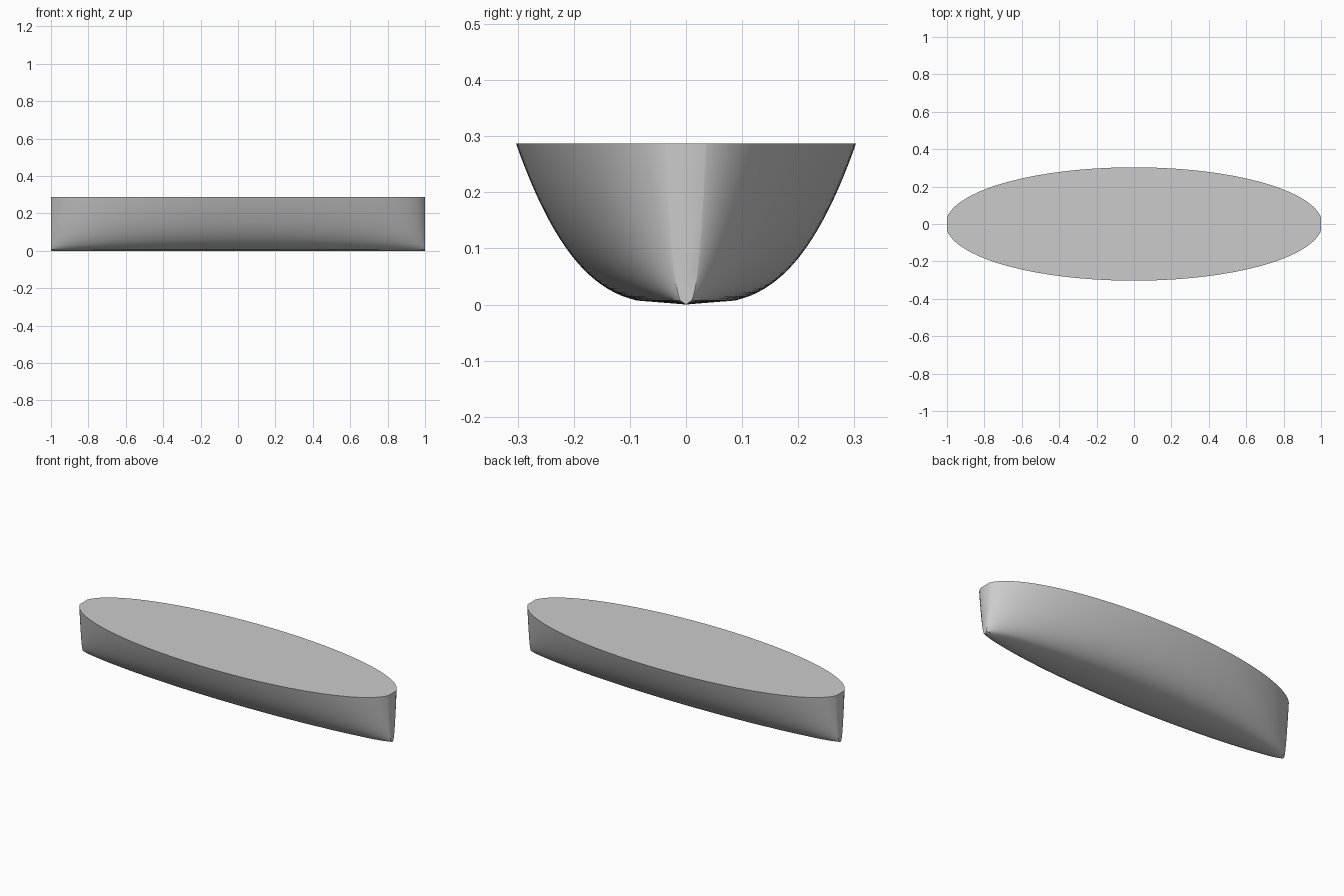
import bpy, bmesh, math

if "Cube" in bpy.data.objects:
    bpy.data.objects.remove(bpy.data.objects["Cube"])

HEIGHT, HALF_WIDTH, END_WIDTH = 0.287, 0.303, 0.035
STATIONS, LEVELS = 96, 40

mat = bpy.data.materials.new("plain grey")
mat.diffuse_color = (0.6, 0.6, 0.6, 1)
mat.use_nodes = True
mat.node_tree.nodes["Principled BSDF"].inputs["Base Color"].default_value = mat.diffuse_color


def half_width(x, t):
    # Elliptical deck outline clipped at the ends, cubic hull section
    k = 1 - (END_WIDTH / HALF_WIDTH) ** 2
    return HALF_WIDTH * math.sqrt(1 - k * x * x) * t ** (1 / 3)


bm = bmesh.new()
rings = []
for i in range(STATIONS + 1):
    x = -math.cos(math.pi * i / STATIONS)   # finer stations near the ends
    ring = []
    for j in range(-LEVELS, LEVELS + 1):
        t = abs(j) / LEVELS
        y = math.copysign(half_width(x, t), j)
        ring.append(bm.verts.new((x, y, t * HEIGHT)))
    rings.append(ring)

# Curved hull skin
for a, b in zip(rings, rings[1:]):
    for j in range(2 * LEVELS):
        bm.faces.new((a[j], a[j + 1], b[j + 1], b[j]))
    # Flat deck
    bm.faces.new((a[0], b[0], b[-1], a[-1]))
# Flat bow and stern plates
bm.faces.new(rings[0])
bm.faces.new(rings[-1])
bmesh.ops.recalc_face_normals(bm, faces=bm.faces)

mesh = bpy.data.meshes.new("hull")
bm.to_mesh(mesh)
bm.free()
mesh.materials.append(mat)
hull = bpy.data.objects.new("hull", mesh)
bpy.context.collection.objects.link(hull)
bpy.context.view_layer.objects.active = hull
hull.select_set(True)
bpy.ops.object.shade_smooth_by_angle(angle=math.radians(35))
